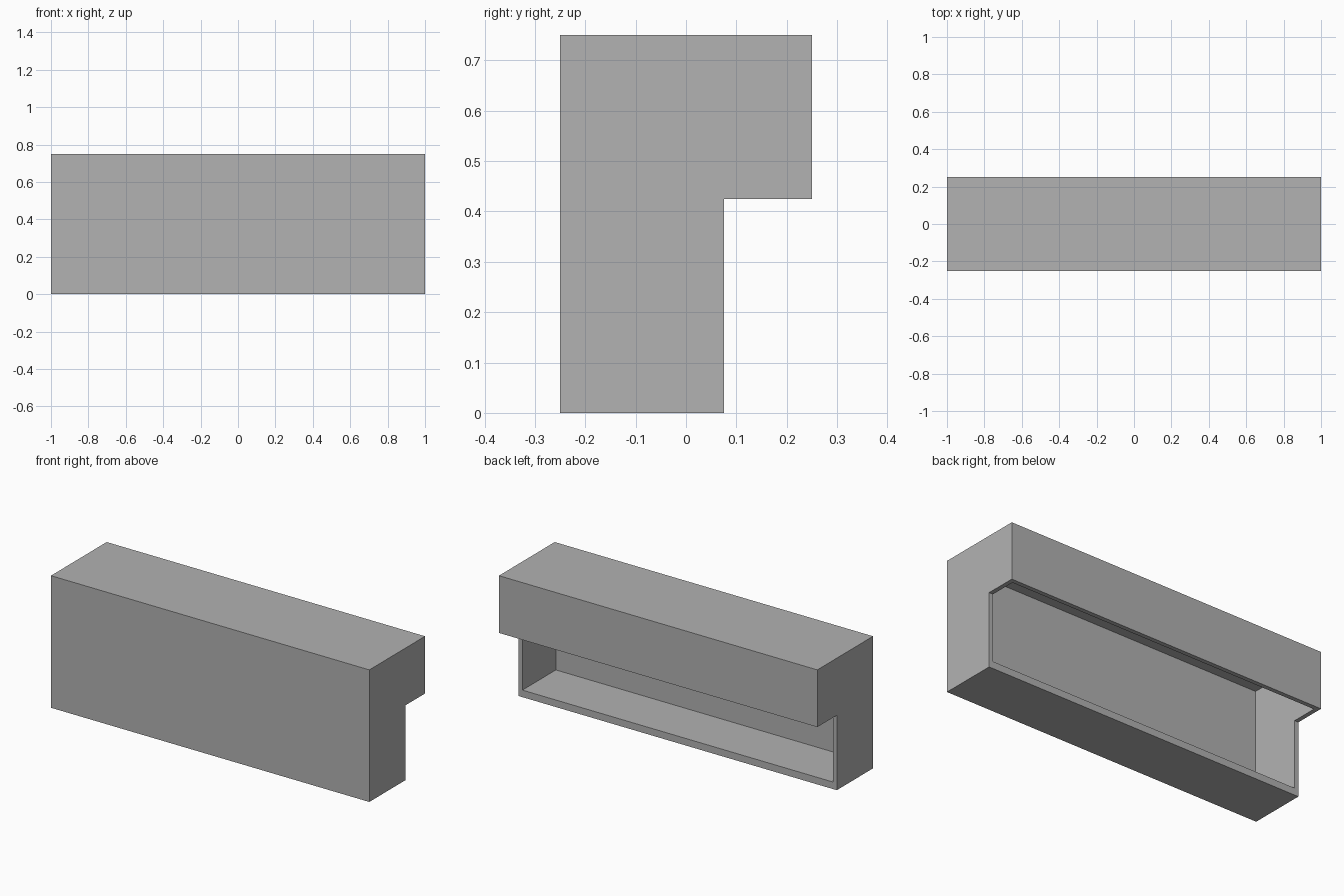
import bpy
import bmesh

cube = bpy.data.objects.get("Cube")
if cube:
    bpy.data.objects.remove(cube, do_unlink=True)

LENGTH, HEIGHT, DEPTH = 2.0, 0.75, 0.5
STEP_Y, STEP_Z = 0.075, 0.425      # recess under the overhang
WALL, FLOOR = 0.025, 0.04          # shell thicknesses

grey = bpy.data.materials.new("plain_grey")
grey.use_nodes = True
colour = (0.447, 0.447, 0.447, 1.0)
grey.diffuse_color = colour
grey.node_tree.nodes["Principled BSDF"].inputs["Base Color"].default_value = colour


def extrude_profile(name, profile, length):
    """Extrude a (y, z) outline along x, centred on x = 0."""
    bm = bmesh.new()
    face = bm.faces.new([bm.verts.new((-length / 2, y, z)) for y, z in profile])
    side = bmesh.ops.extrude_face_region(bm, geom=[face])["geom"]
    verts = [v for v in side if isinstance(v, bmesh.types.BMVert)]
    bmesh.ops.translate(bm, verts=verts, vec=(length, 0, 0))
    bmesh.ops.recalc_face_normals(bm, faces=bm.faces)
    mesh = bpy.data.meshes.new(name)
    bm.to_mesh(mesh)
    bm.free()
    mesh.materials.append(grey)
    obj = bpy.data.objects.new(name, mesh)
    bpy.context.collection.objects.link(obj)
    return obj


# Stepped outer casing
front, back = -DEPTH / 2, DEPTH / 2
casing = extrude_profile("stepped_casing", [
    (front, 0), (STEP_Y, 0), (STEP_Y, STEP_Z),
    (back, STEP_Z), (back, HEIGHT), (front, HEIGHT)], LENGTH)

# Hollow that opens through the recessed back and the overhang's underside
y0, y1, z0, z1 = front + WALL, back - WALL, FLOOR, HEIGHT - WALL
hollow = extrude_profile("hollow_cutter", [
    (y0, z0), (y1, z0), (y1, z1), (y0, z1)], LENGTH - 2 * WALL)
hollow.hide_render = True

cut = casing.modifiers.new("hollow", 'BOOLEAN')
cut.operation = 'DIFFERENCE'
cut.solver = 'EXACT'
cut.object = hollow

# Apply the cut and discard the cutter
bpy.context.view_layer.update()
evaluated = casing.evaluated_get(bpy.context.evaluated_depsgraph_get())
shell = bpy.data.meshes.new_from_object(evaluated)
casing.modifiers.clear()
casing.data = shell
shell.name = "stepped_casing"
bpy.data.objects.remove(hollow, do_unlink=True)
